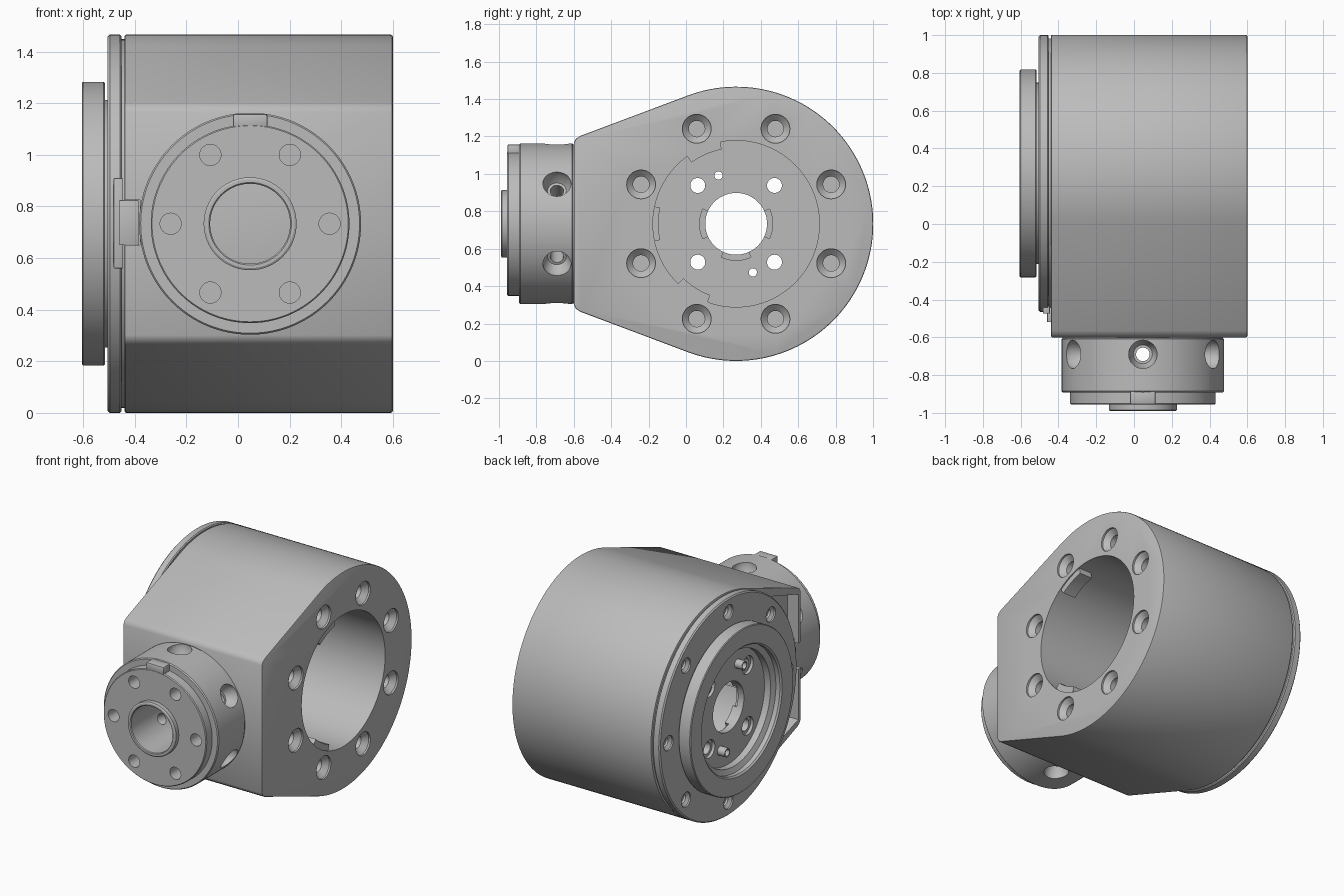
import bpy, bmesh, math
from mathutils import Vector, Matrix

if "Cube" in bpy.data.objects:
    bpy.data.objects.remove(bpy.data.objects["Cube"])

grey = bpy.data.materials.new("machined_grey")
grey.use_nodes = True
GREY = (0.5, 0.5, 0.5, 1)
grey.diffuse_color = GREY
grey.node_tree.nodes["Principled BSDF"].inputs["Base Color"].default_value = GREY

CY, CZ = 0.268, 0.733      # main bore axis, along x
NX = 0.047                 # side nozzle axis, along -y
FRONT = Vector((0, -1, 0))
RIGHT = Vector((1, 0, 0))


def make(name, bm):
    bmesh.ops.recalc_face_normals(bm, faces=bm.faces)
    me = bpy.data.meshes.new(name)
    bm.to_mesh(me)
    bm.free()
    me.materials.append(grey)
    ob = bpy.data.objects.new(name, me)
    bpy.context.collection.objects.link(ob)
    return ob


def lathe(name, profile, origin, axis, ring=False, seg=96):
    """Turn (radius, height) points about an axis; ring closes the profile."""
    bm = bmesh.new()
    rows = []
    for r, h in profile:
        n = seg if r > 0 else 1
        rows.append([bm.verts.new((r * math.cos(math.tau * i / seg),
                                   r * math.sin(math.tau * i / seg), h)) for i in range(n)])
    pairs = list(zip(rows, rows[1:])) + ([(rows[-1], rows[0])] if ring else [])
    for a, b in pairs:
        for i in range(seg):
            j = (i + 1) % seg
            quad = [a[i % len(a)], a[j % len(a)], b[j % len(b)], b[i % len(b)]]
            bm.faces.new(list(dict.fromkeys(quad)))
    turn = Vector(axis).to_track_quat('Z', 'Y').to_matrix().to_4x4()
    bm.transform(Matrix.Translation(origin) @ turn)
    return make(name, bm)


def rod(name, r, a, b, origin, axis, seg=32):
    return lathe(name, [(0, a), (r, a), (r, b), (0, b)], origin, axis, seg=seg)


def prism(name, outline, x0, x1):
    """Extrude a (y, z) outline along x."""
    bm = bmesh.new()
    face = bm.faces.new([bm.verts.new((x0, y, z)) for y, z in outline])
    side = bmesh.ops.extrude_face_region(bm, geom=[face])["geom"]
    bmesh.ops.translate(bm, vec=(x1 - x0, 0, 0),
                        verts=[v for v in side if isinstance(v, bmesh.types.BMVert)])
    return make(name, bm)


def box(name, x0, x1, y0, y1, z0, z1):
    return prism(name, [(y0, z0), (y1, z0), (y1, z1), (y0, z1)], x0, x1)


def sector(name, r0, r1, a0, a1, x0, x1):
    """Arc-shaped block around the main bore, angles in degrees."""
    angles = [math.radians(a0 + (a1 - a0) * i / 10) for i in range(11)]
    pts = [polar(r1, a) for a in angles] + [polar(r0, a) for a in reversed(angles)]
    return prism(name, pts, x0, x1)


def polar(r, a):
    return (CY + r * math.cos(a), CZ + r * math.sin(a))


def on_bore(r, a, x=0):
    return Vector((x, *polar(r, math.radians(a))))


def finish(ob, cutters=(), bevel=0):
    """Bevel the rims, subtract cutters, then shade."""
    if bevel:
        m = ob.modifiers.new("rim", 'BEVEL')
        m.width, m.segments, m.angle_limit = bevel, 2, math.radians(60)
    for c in cutters:
        m = ob.modifiers.new("cut", 'BOOLEAN')
        m.operation, m.solver, m.object = 'DIFFERENCE', 'EXACT', c
    bpy.context.view_layer.update()
    dg = bpy.context.evaluated_depsgraph_get()
    me = bpy.data.meshes.new_from_object(ob.evaluated_get(dg))
    ob.modifiers.clear()
    ob.data = me
    for c in cutters:
        bpy.data.objects.remove(c)
    me.polygons.foreach_set("use_smooth", [True] * len(me.polygons))
    me.set_sharp_from_angle(angle=math.radians(30))


# Housing: round back with flat tangents running to a square front
arc = [polar(0.733, math.radians(-110.5 + 221 * i / 90)) for i in range(91)]
corner = [(-0.565, 1.203), (-0.588, 1.188), (-0.6, 1.165)]
outline = arc + corner + [(y, 2 * CZ - z) for y, z in reversed(corner)]
housing = prism("housing", outline, -0.44, 0.6)
cuts = [rod("bore", 0.445, -1, 1, (0, CY, CZ), RIGHT, 96)]
sink = [(0, -0.12), (0.043, -0.12), (0.043, -0.045), (0.077, -0.012), (0.077, 0.05), (0, 0.05)]
for k in range(8):
    cuts.append(lathe("screw_hole", sink, on_bore(0.55, 22.5 + 45 * k, 0.6), RIGHT, seg=32))
pocket = [(-0.57, 0.31), (-0.57, 1.156), (-0.2, 1.28), (-0.2, 0.186)]
cuts.append(prism("front_pocket", pocket, -0.6, -0.36))
cuts.append(box("cable_slot", -0.6, -0.38, -0.7, -0.5, 0.65, 0.825))
finish(housing, cuts, 0.008)

# Bayonet tabs and stop inside the mouth of the bore
for a0, a1 in ((101, 126), (226, 250)):
    finish(sector("bayonet_tab", 0.405, 0.46, a0, a1, 0.5, 0.592))
finish(sector("bore_stop", 0.415, 0.46, 168, 192, -0.3, -0.2))

# Cover plate closing the left-hand end of the bore
cover = lathe("cover_plate", [(0.44, -0.43), (0.715, -0.43), (0.715, -0.452), (0.727, -0.452),
                              (0.733, -0.458), (0.733, -0.497), (0.725, -0.505), (0.44, -0.505)],
              (0, CY, CZ), RIGHT, ring=True, seg=128)
plate_sink = [(0, -0.04), (0.03, -0.04), (0.03, -0.025), (0.05, -0.01), (0.05, 0.05), (0, 0.05)]
finish(cover, [lathe("cover_hole", plate_sink, on_bore(0.64, 45 * k, -0.505), -RIGHT, seg=32)
               for k in range(8)])

# Output flange with recessed face
flange = lathe("output_flange", [(0.165, -0.43), (0.45, -0.43), (0.48, -0.46), (0.48, -0.516),
                                 (0.545, -0.516), (0.55, -0.521), (0.55, -0.6), (0.545, -0.605),
                                 (0.43, -0.605), (0.42, -0.595), (0.42, -0.565), (0.385, -0.55),
                                 (0.385, -0.505), (0.165, -0.505)],
               (0, CY, CZ), RIGHT, ring=True, seg=128)
cuts = []
for k in range(4):
    bolt = [(0, -0.2), (0.04, -0.2), (0.04, -0.02), (0.06, -0.02), (0.06, 0.05), (0, 0.05)]
    cuts.append(lathe("bolt_hole", bolt, on_bore(0.29, 45 + 90 * k, -0.505), -RIGHT, seg=32))
    cuts.append(sector("key_recess", 0.15, 0.195, 90 * k - 24, 90 * k + 24, -0.46, -0.4))
for a in (110, 289):
    cuts.append(rod("pin_hole", 0.022, -1, 1, on_bore(0.275, a), RIGHT, 24))
cuts.append(lathe("face_groove", [(0.366, -0.436), (0.372, -0.436), (0.372, -0.4), (0.366, -0.4)],
                  (0, CY, CZ), RIGHT, ring=True))
finish(flange, cuts)
for a in (110, 289):
    pin = lathe("dowel_sleeve", [(0.022, 0.43), (0.03, 0.43), (0.03, 0.56), (0.022, 0.56)],
                on_bore(0.275, a), -RIGHT, ring=True, seg=24)
    finish(pin)

# Sensor bracket on the cover edge
finish(box("edge_bracket", -0.482, -0.445, -0.475, -0.43, 0.56, 0.91), bevel=0.004)
finish(box("edge_connector", -0.46, -0.385, -0.52, -0.43, 0.65, 0.825), bevel=0.004)

# Side nozzle: stepped hollow cylinder with a centre boss
nozzle = lathe("nozzle", [(0.155, 0.58), (0.425, 0.58), (0.425, 0.605), (0.43, 0.61), (0.43, 0.885),
                          (0.424, 0.892), (0.385, 0.892), (0.385, 0.95), (0.38, 0.956),
                          (0.18, 0.956), (0.18, 0.985), (0.172, 0.99), (0.16, 0.99), (0.155, 0.985)],
               (NX, 0, CZ), FRONT, ring=True, seg=128)
radial = [(0, 0.1), (0.036, 0.1), (0.036, 0.35), (0.05, 0.35), (0.075, 0.395), (0.075, 0.5), (0, 0.5)]
cuts = []
for k in range(6):
    a = math.radians(60 * k)
    cuts.append(rod("face_hole", 0.041, 0.86, 1.1,
                    (NX + 0.308 * math.cos(a), 0, CZ + 0.308 * math.sin(a)), FRONT))
    a += math.radians(30)
    cuts.append(lathe("radial_hole", radial, (NX, -0.69, CZ),
                      (math.cos(a), 0, math.sin(a)), seg=32))
finish(nozzle, cuts)
finish(box("nozzle_key", NX - 0.067, NX + 0.067, -0.955, -0.88, CZ + 0.37, CZ + 0.425), bevel=0.008)
